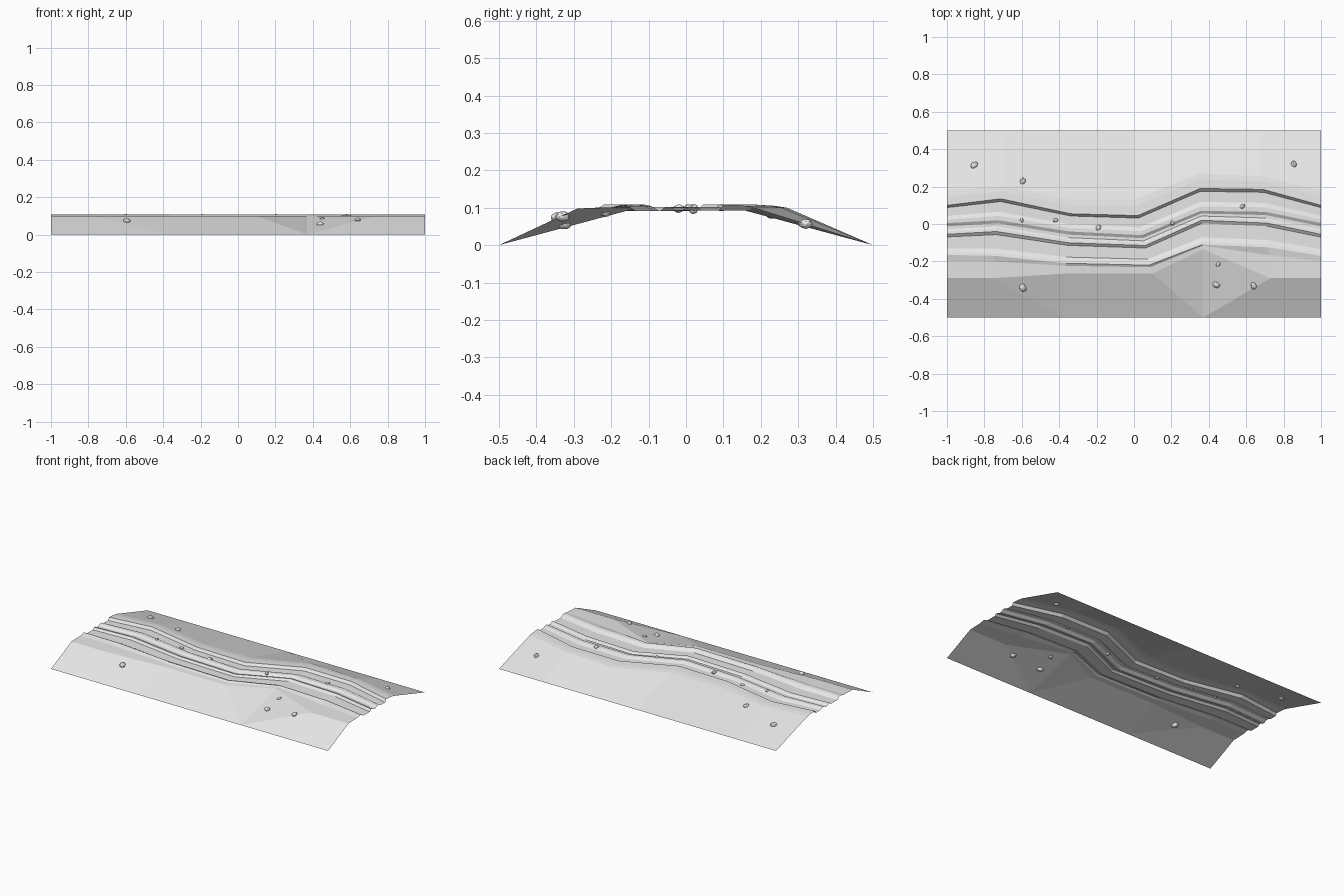
import bpy, bmesh, random
from math import floor
from mathutils import Vector, Euler
from mathutils.bvhtree import BVHTree

random.seed(4)
cube = bpy.data.objects.get("Cube")
if cube:
    bpy.data.objects.remove(cube)

grey = bpy.data.materials.new("dry_earth_grey")
grey.use_nodes = True
grey.diffuse_color = (0.8, 0.8, 0.8, 1)
bsdf = next(n for n in grey.node_tree.nodes if n.type == 'BSDF_PRINCIPLED')
bsdf.inputs["Base Color"].default_value = (0.8, 0.8, 0.8, 1)


def add_object(name, bm):
    mesh = bpy.data.meshes.new(name)
    bm.to_mesh(mesh)
    mesh.materials.append(grey)
    obj = bpy.data.objects.new(name, mesh)
    bpy.context.collection.objects.link(obj)
    return obj


# Guide lines across the track, from the back edge to the front edge
back_x = [-1, -0.70, -0.33, 0.0, 0.35, 0.68, 1]
front_x = [-1, -0.76, -0.37, 0.10, 0.37, 0.73, 1]
guides = [
    [0.5] * 7,
    [0.18, 0.20, 0.13, 0.13, 0.27, 0.255, 0.18],
    [0.10, 0.135, 0.055, 0.045, 0.19, 0.185, 0.10],
    [0.005, 0.02, -0.04, -0.06, 0.07, 0.065, 0.005],
    [-0.055, -0.04, -0.10, -0.115, 0.02, 0.005, -0.055],
    [-0.165, -0.17, -0.21, -0.22, -0.11, -0.125, -0.17],
    [-0.29, -0.29, -0.265, -0.265, -0.135, -0.29, -0.29],
    [-0.5] * 7,
]
# Cross-section: position between guide lines, height
section = [(0, 0), (1, 0.10), (1.4, 0.105), (2, 0.108), (2.13, 0.092),
           (2.6, 0.092), (2.8, 0.102), (3, 0.102), (3.28, 0.092),
           (3.55, 0.092), (3.75, 0.10), (4, 0.102), (4.13, 0.091),
           (4.7, 0.091), (4.88, 0.105), (5, 0.108), (5.25, 0.101),
           (6, 0.098), (7, 0)]

# Ground sheet with the winding rutted track
bm = bmesh.new()
rows = []
for t, z in section:
    i = min(floor(t), 6)
    f = t - i
    drift = min(max((t - 1) / 5, 0), 1)
    row = []
    for j in range(7):
        x = back_x[j] + (front_x[j] - back_x[j]) * drift
        y = guides[i][j] * (1 - f) + guides[i + 1][j] * f
        row.append(bm.verts.new((x, y, z)))
    rows.append(row)
for r, (a, b) in enumerate(zip(rows, rows[1:])):
    for j in range(6):
        p, q, s, u = a[j], b[j], b[j + 1], a[j + 1]
        if r < len(rows) - 2:
            bm.faces.new((p, q, s, u))
        elif j < 4:                       # front bank fans towards the bend
            bm.faces.new((p, q, s))
            bm.faces.new((p, s, u))
        else:
            bm.faces.new((p, q, u))
            bm.faces.new((q, s, u))
bm.normal_update()
surface = BVHTree.FromBMesh(bm)
add_object("rutted_track_ground", bm)
bm.free()

# Pebbles half sunk in the ground: x, y, radius
pebbles = [(-0.855, 0.315, 0.022), (-0.595, 0.23, 0.02), (0.855, 0.32, 0.02),
           (0.58, 0.095, 0.015), (-0.60, 0.02, 0.012), (-0.42, 0.02, 0.014),
           (-0.19, -0.02, 0.017), (0.205, 0.005, 0.014), (0.45, -0.215, 0.015),
           (0.44, -0.325, 0.021), (0.64, -0.33, 0.021), (-0.595, -0.34, 0.024)]
for n, (x, y, radius) in enumerate(pebbles, 1):
    spot = surface.ray_cast(Vector((x, y, 1)), Vector((0, 0, -1)))[0]
    bm = bmesh.new()
    bmesh.ops.create_icosphere(bm, subdivisions=2, radius=radius)
    turn = Euler((0, 0, random.uniform(0, 3))).to_matrix()
    for v in bm.verts:
        v.co *= random.uniform(0.92, 1.06)
        v.co = turn @ Vector((v.co.x, v.co.y * 0.75, v.co.z * 0.65))
    pebble = add_object(f"pebble_{n}", bm)
    pebble.location = spot
    bm.free()
